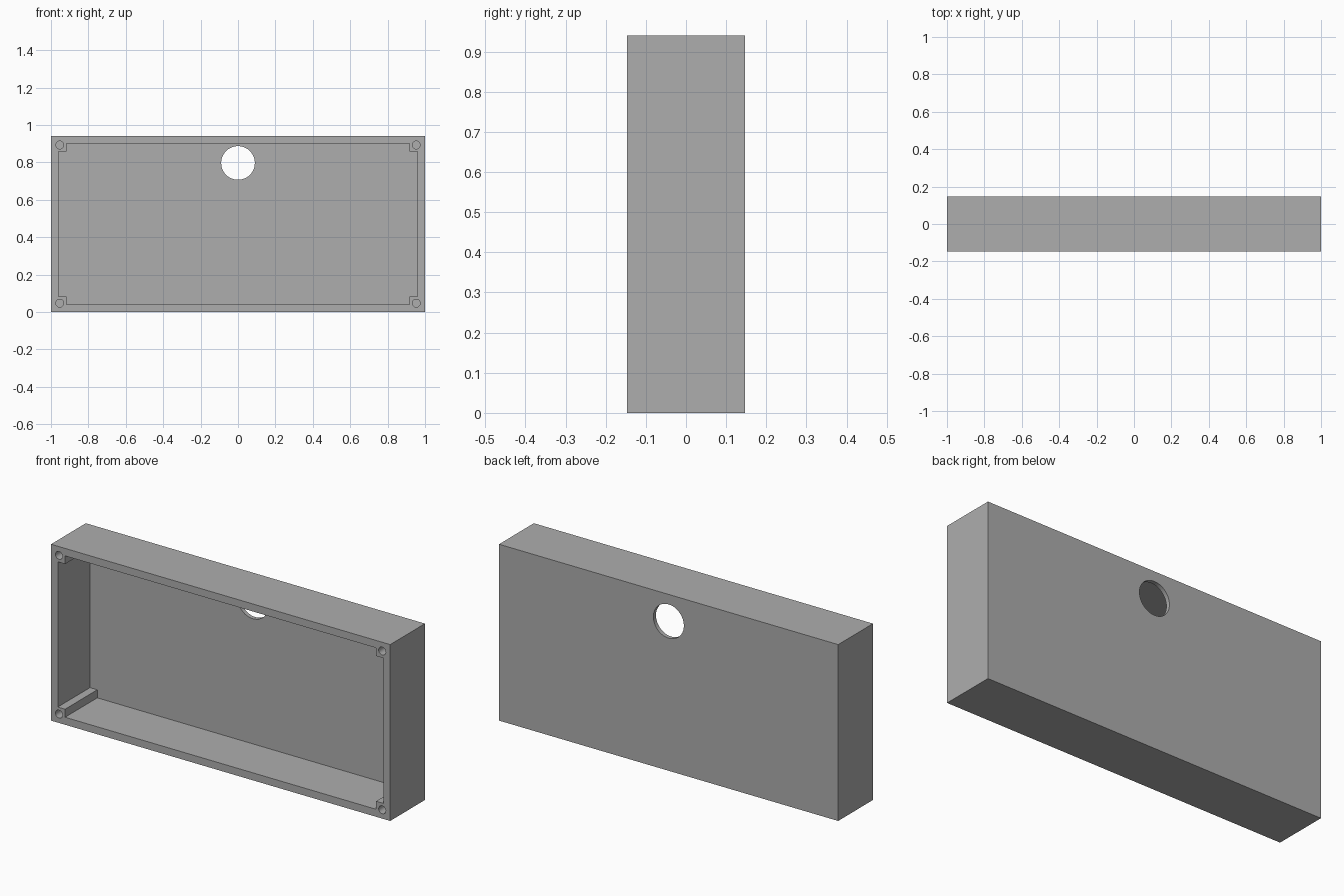
import bpy, bmesh, math
from mathutils import Matrix

if "Cube" in bpy.data.objects:
    bpy.data.objects.remove(bpy.data.objects["Cube"])

W, D, H = 1.0, 0.1465, 0.94      # half width, half depth, height
WALL, BACK, POST = 0.04, 0.022, 0.083   # wall, back panel, corner post size
MID = H / 2

grey = bpy.data.materials.new("grey_plastic")
grey.diffuse_color = (0.42, 0.42, 0.42, 1)
grey.use_nodes = True
grey.node_tree.nodes["Principled BSDF"].inputs["Base Color"].default_value = grey.diffuse_color


def prism(name, outline, y0, y1):
    """Extrude an outline of (x, z) points from y0 to y1."""
    bm = bmesh.new()
    face = bm.faces.new([bm.verts.new((x, y0, z)) for x, z in outline])
    new = bmesh.ops.extrude_face_region(bm, geom=[face])["geom"]
    verts = [v for v in new if isinstance(v, bmesh.types.BMVert)]
    bmesh.ops.translate(bm, verts=verts, vec=(0, y1 - y0, 0))
    bmesh.ops.recalc_face_normals(bm, faces=bm.faces)
    mesh = bpy.data.meshes.new(name)
    bm.to_mesh(mesh)
    bm.free()
    mesh.materials.append(grey)
    obj = bpy.data.objects.new(name, mesh)
    bpy.context.collection.objects.link(obj)
    return obj


def circle(cx, cz, r, n):
    return [(cx + r * math.cos(2 * math.pi * i / n),
             cz + r * math.sin(2 * math.pi * i / n)) for i in range(n)]


# solid block of the case
case = prism("wall_box_case", [(-W, 0), (W, 0), (W, H), (-W, H)], -D, D)

# cavity outline, notched so that a square post stays in every corner
a, b = W - WALL, W - POST
c, d = MID - WALL, MID - POST
quarter = [(a, d), (b, d), (b, c)]
outline = []
for sx, sz in ((1, 1), (-1, 1), (-1, -1), (1, -1)):
    pts = [(sx * x, MID + sz * z) for x, z in quarter]
    outline += pts if sx * sz > 0 else pts[::-1]
cutters = [prism("cavity_cutter", outline, -D - 0.1, D - BACK)]

# round cable opening through the back panel
cutters.append(prism("cable_hole_cutter", circle(0, 0.797, 0.09, 48), 0, D + 0.1))

# blind screw holes in the corner posts
for sx in (-1, 1):
    for sz in (-1, 1):
        cutters.append(prism("screw_hole_cutter",
                             circle(sx * 0.953, MID + sz * 0.423, 0.021, 24),
                             -D - 0.1, -D + 0.1))

# cut everything and bake the result
for cutter in cutters:
    cutter.hide_render = True
    mod = case.modifiers.new(cutter.name, "BOOLEAN")
    mod.operation = "DIFFERENCE"
    mod.solver = "EXACT"
    mod.object = cutter
bpy.context.view_layer.objects.active = case
case.select_set(True)
for mod in list(case.modifiers):
    bpy.ops.object.modifier_apply(modifier=mod.name)
for cutter in cutters:
    bpy.data.objects.remove(cutter)
bpy.ops.object.shade_smooth_by_angle(angle=math.radians(30))
